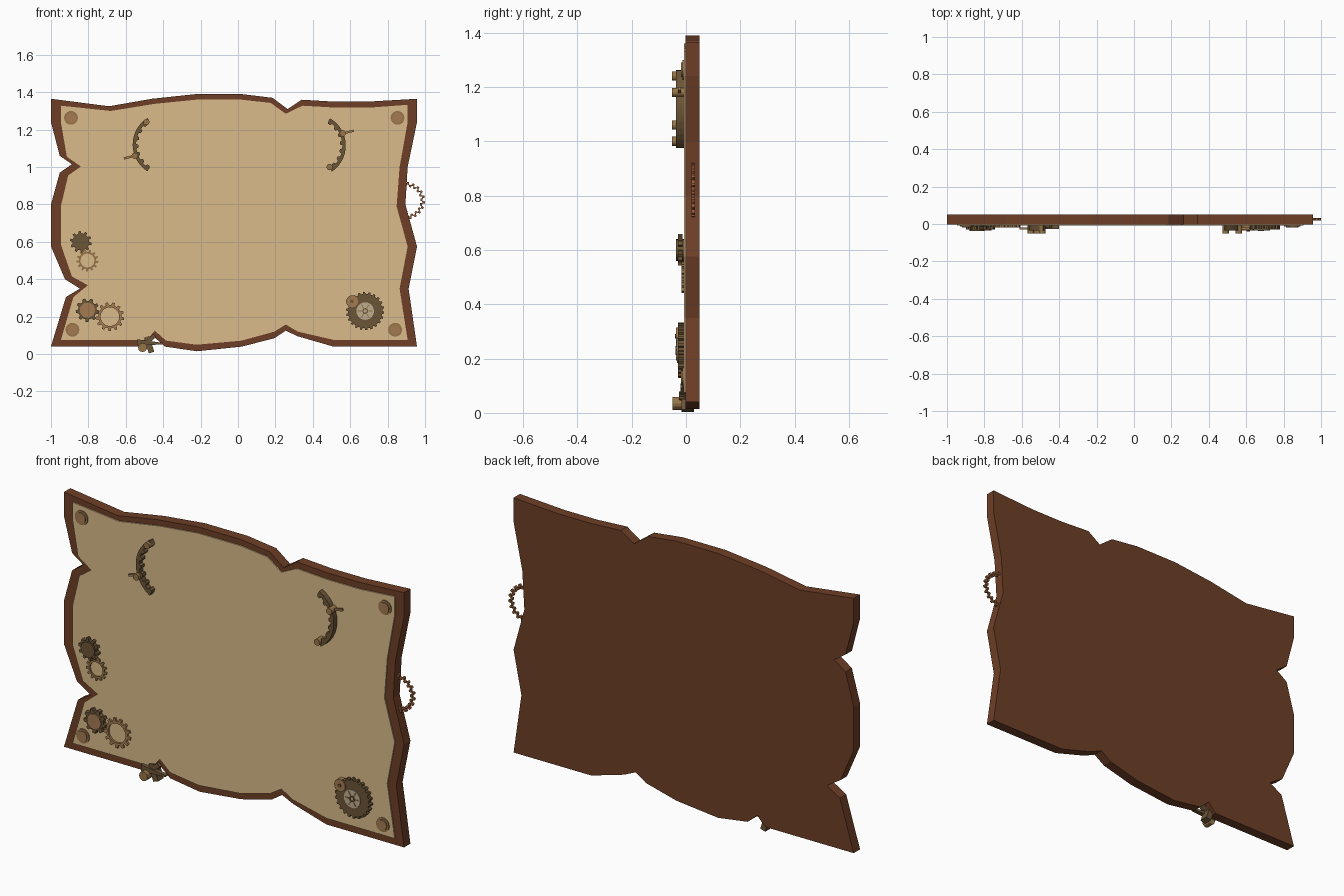
import bpy, bmesh
from math import sin, cos, pi, radians, hypot, atan2

if "Cube" in bpy.data.objects:
    bpy.data.objects.remove(bpy.data.objects["Cube"])


def material(name, r, g, b):
    m = bpy.data.materials.new(name)
    m.diffuse_color = [(c / 255) ** 2.2 for c in (r, g, b)] + [1]
    m.use_nodes = True
    m.node_tree.nodes["Principled BSDF"].inputs["Base Color"].default_value = m.diffuse_color
    return m


WOOD = material("brown_wood", 110, 65, 43)
PAPER = material("parchment", 217, 186, 136)
DARK = material("dark_bronze", 108, 86, 58)
BRASS = material("brass", 150, 116, 74)
COPPER = material("copper", 163, 122, 82)
RUST = material("rust_copper", 150, 94, 60)
SILVER = material("pale_metal", 188, 172, 140)


def finish(name, bm, mat, x=0, z=0):
    bmesh.ops.recalc_face_normals(bm, faces=bm.faces)
    me = bpy.data.meshes.new(name)
    bm.to_mesh(me)
    bm.free()
    me.materials.append(mat)
    ob = bpy.data.objects.new(name, me)
    ob.location = (x, 0, z)
    bpy.context.collection.objects.link(ob)
    return ob


def prism(name, pts, y0, y1, mat, x=0, z=0):
    """Extrude an x-z outline from y0 to y1."""
    bm = bmesh.new()
    a = [bm.verts.new((p, y0, q)) for p, q in pts]
    b = [bm.verts.new((p, y1, q)) for p, q in pts]
    bm.faces.new(a)
    bm.faces.new(b)
    for i in range(len(a)):
        j = (i + 1) % len(a)
        bm.faces.new((a[i], a[j], b[j], b[i]))
    return finish(name, bm, mat, x, z)


def disc(name, x, z, r, y0, y1, mat, n=20):
    return prism(name, [(r * cos(2 * pi * i / n), r * sin(2 * pi * i / n)) for i in range(n)], y0, y1, mat, x, z)


def bar(name, p, q, w, y0, y1, mat, w2=None):
    """Flat bar from p to q, optionally tapering."""
    dx, dz = q[0] - p[0], q[1] - p[1]
    l = hypot(dx, dz)
    nx, nz = -dz / l / 2, dx / l / 2
    v = w if w2 is None else w2
    return prism(name, [(p[0] + nx * w, p[1] + nz * w), (q[0] + nx * v, q[1] + nz * v),
                        (q[0] - nx * v, q[1] - nz * v), (p[0] - nx * w, p[1] - nz * w)], y0, y1, mat)


def tooth_angles(teeth, a0=0, a1=2 * pi):
    """Angle and tooth flag for each corner of a toothed edge."""
    s = (a1 - a0) / teeth
    return [(a0 + s * (i + f), k) for i in range(teeth) for f, k in ((0, 0), (.42, 0), (.53, 1), (.87, 1))]


def gear(name, x, z, root, tip, teeth, y0, y1, mat):
    pts = [((tip if k else root) * cos(a), (tip if k else root) * sin(a)) for a, k in tooth_angles(teeth)]
    return prism(name, pts, y0, y1, mat, x, z)


def band(name, x, z, outer, inner, teeth, y0, y1, mat, a0=0, a1=2 * pi):
    """Toothed ring or arc; outer and inner are (root, tip) radii."""
    bm = bmesh.new()
    closed = a1 - a0 > 6.28
    angles = tooth_angles(teeth, a0, a1) + ([] if closed else [(a1, 0)])
    rows = [[bm.verts.new((r[k] * cos(a), y, r[k] * sin(a)))
             for r, y in ((outer, y0), (outer, y1), (inner, y1), (inner, y0))] for a, k in angles]
    n = len(rows)
    for i in range(n if closed else n - 1):
        p, q = rows[i], rows[(i + 1) % n]
        for j in range(4):
            bm.faces.new((p[j], p[(j + 1) % 4], q[(j + 1) % 4], q[j]))
    if not closed:
        bm.faces.new(rows[0])
        bm.faces.new(rows[-1])
    return finish(name, bm, mat, x, z)


# Torn wooden board and the parchment sheet on its front
outer = [(-1, 1.365), (-.69, 1.325), (-.46, 1.365), (-.225, 1.39), (.02, 1.39), (.185, 1.37), (.265, 1.31),
         (.34, 1.36), (.51, 1.35), (.70, 1.35), (.957, 1.365), (.957, 1.24), (.907, 1.0), (.895, .80),
         (.957, .575), (.912, .35), (.957, .04), (.51, .04), (.32, .095), (.255, .125), (.195, .085),
         (.02, .04), (-.22, .015), (-.39, .04), (-.445, .088), (-.49, .04), (-1, .04), (-.92, .305),
         (-.845, .35), (-.925, .40), (-1, .575), (-1, .80), (-.953, .97), (-.888, 1.015), (-.953, 1.06), (-1, 1.24)]
inner = [(-.947, 1.328), (-.68, 1.30), (-.445, 1.338), (-.225, 1.36), (.02, 1.36), (.175, 1.343), (.255, 1.285),
         (.345, 1.328), (.515, 1.318), (.71, 1.318), (.907, 1.333), (.907, 1.24), (.864, 1.0), (.848, .79),
         (.907, .575), (.864, .35), (.907, .075), (.515, .075), (.32, .12), (.255, .158), (.195, .12),
         (.02, .072), (-.22, .05), (-.385, .072), (-.445, .125), (-.488, .075), (-.947, .075), (-.88, .305),
         (-.803, .368), (-.888, .415), (-.947, .585), (-.947, .79), (-.908, .955), (-.84, 1.003), (-.915, 1.055),
         (-.947, 1.24)]
prism("board", outer, -.002, .05, WOOD)
prism("parchment", inner, -.008, 0, PAPER)

# Corner studs
for i, (x, z) in enumerate([(-.893, 1.263), (.853, 1.263), (-.885, .13), (.84, .13)]):
    disc(f"stud_rim_{i}", x, z, .037, -.013, -.004, BRASS)
    disc(f"stud_cap_{i}", x, z, .027, -.018, -.004, COPPER)

# Two toothed arcs with bolts and pins
for side, cx, cz, mid, spots in (("left", -.395, 1.12, 180, ((-.49, 1.24), (-.552, 1.06))),
                                 ("right", .408, 1.115, 2, ((.49, 1.0), (.56, 1.18)))):
    band(f"{side}_arc", cx, cz, (.168, .168), (.150, .138), 7, -.036, -.006, DARK,
         radians(mid - 58), radians(mid + 58))
    for i, (x, z) in enumerate(spots):
        disc(f"{side}_arc_bolt_{i}", x, z, .017, -.052, -.008, BRASS, 12)
    x, z = spots[1]
    s = -1 if x < 0 else 1
    bar(f"{side}_arc_pin", (x, z), (x + s * .058, z + s * .014), .012, -.03, -.018, COPPER)

# Left edge gear pair
gear("upper_gear", -.84, .60, .045, .058, 10, -.03, -.012, DARK)
disc("upper_gear_face", -.84, .60, .04, -.037, -.006, DARK)
band("upper_ring_gear", -.805, .50, (.046, .059), (.037, .037), 13, -.016, -.006, BRASS)

# Bottom left gear pair
gear("lower_gear", -.805, .235, .05, .063, 9, -.03, -.008, DARK)
disc("lower_gear_face", -.805, .235, .042, -.036, -.008, COPPER, 9)
band("lower_ring_gear", -.685, .20, (.062, .077), (.05, .05), 13, -.018, -.006, COPPER)

# Bottom right wheel
gear("large_gear", .68, .23, .092, .102, 22, -.030, -.006, DARK)
disc("large_gear_plate", .68, .23, .047, -.034, -.006, SILVER, 24)
band("large_gear_hub", .68, .23, (.016, .016), (.009, .009), 4, -.038, -.03, DARK)
for i in range(6):
    a = i * pi / 3
    bar(f"large_gear_spoke_{i}", (.68 + .018 * cos(a), .23 + .018 * sin(a)),
        (.68 + .04 * cos(a), .23 + .04 * sin(a)), .005, -.036, -.03, BRASS)
disc("small_wheel", .61, .282, .032, -.036, -.006, COPPER, 16)
disc("small_wheel_pin", .61, .282, .009, -.041, -.03, DARK, 10)

# Toothed ring sunk into the right edge
band("edge_ring", .9, .82, (.087, .10), (.075, .086), 20, .020, .033, RUST)

# Broken linkage in the lower notch
bar("linkage_plate", (-.49, .092), (-.462, .008), .03, -.016, .03, DARK)
bar("linkage_arm", (-.54, .062), (-.40, .056), .034, -.026, -.004, DARK, .008)
bar("linkage_claw", (-.50, .05), (-.445, .10), .022, -.02, .02, DARK)
disc("linkage_bolt", -.51, .035, .024, -.05, -.008, BRASS, 12)
